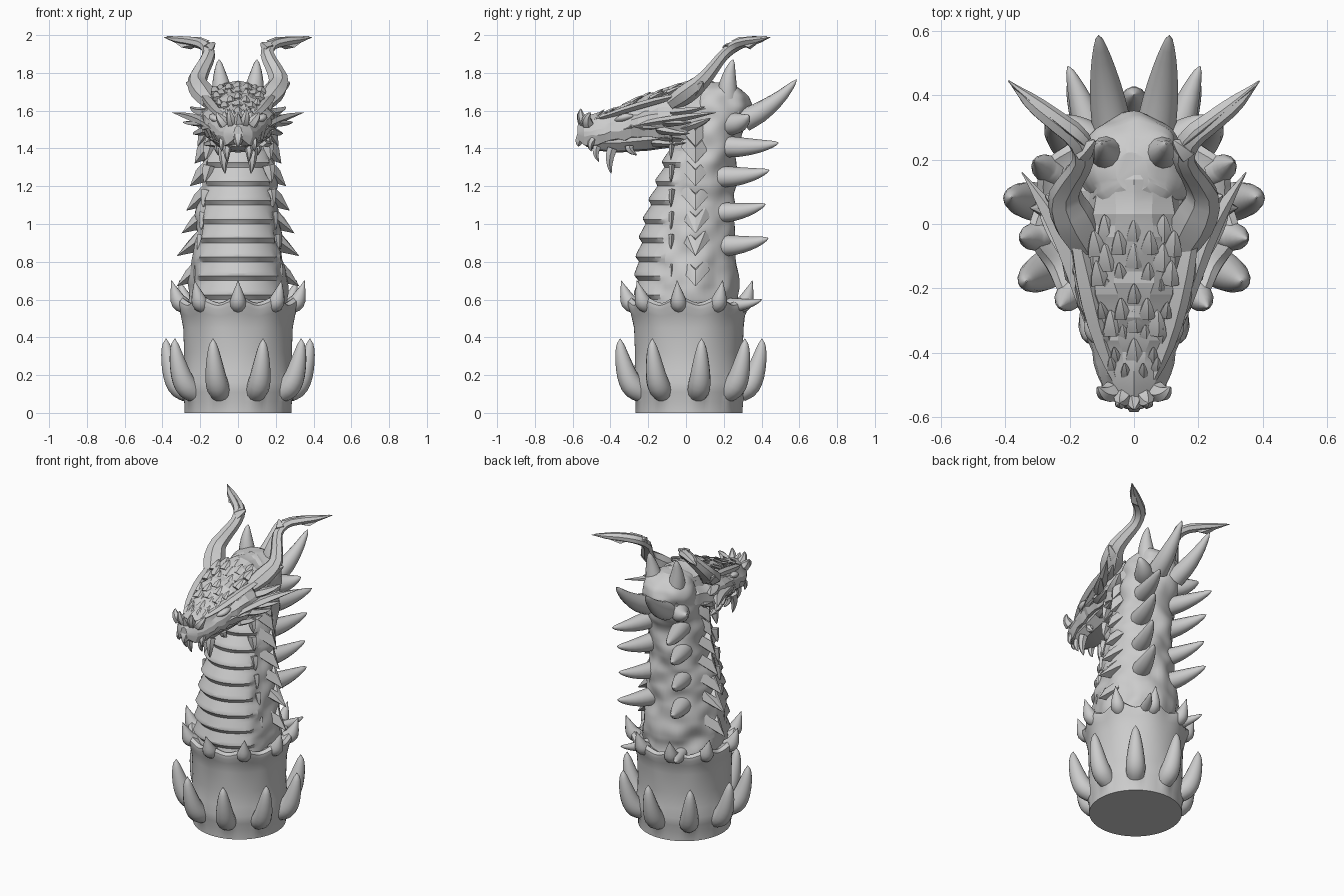
import bpy, bmesh, math, random
from mathutils import Vector, noise

if "Cube" in bpy.data.objects:
    bpy.data.objects.remove(bpy.data.objects["Cube"])

random.seed(4)


def finish(name, bm, angle):
    bmesh.ops.recalc_face_normals(bm, faces=bm.faces[:])
    me = bpy.data.meshes.new(name)
    bm.to_mesh(me)
    bm.free()
    ob = bpy.data.objects.new(name, me)
    bpy.context.collection.objects.link(ob)
    bpy.ops.object.select_all(action='DESELECT')
    ob.select_set(True)
    bpy.context.view_layer.objects.active = ob
    bpy.ops.object.shade_smooth_by_angle(angle=math.radians(angle))
    return ob


def loft(bm, rings):
    vs = [[bm.verts.new(p) for p in r] for r in rings]
    n = len(vs[0])
    for a, b in zip(vs, vs[1:]):
        for i in range(n):
            bm.faces.new((a[i], a[(i + 1) % n], b[(i + 1) % n], b[i]))
    bm.faces.new(vs[0])
    bm.faces.new(vs[-1])


def sample(keys, t):
    """Catmull-Rom through a list of tuples, t in 0..1"""
    f = min(max(t, 0), 1) * (len(keys) - 1)
    i = min(int(f), len(keys) - 2)
    u = f - i
    k = [keys[min(max(i + j, 0), len(keys) - 1)] for j in (-1, 0, 1, 2)]
    return [0.5 * (2 * b + (c - a) * u + (2 * a - 5 * b + 4 * c - d) * u * u
                   + (3 * b - a - 3 * c + d) * u ** 3) for a, b, c, d in zip(*k)]


def lookup(keys, v):
    """Linear interpolation of a table by its first column"""
    for a, b in zip(keys, keys[1:]):
        if v <= b[0]:
            u = max(0, (v - a[0]) / (b[0] - a[0]))
            return [p + (q - p) * u for p, q in zip(a, b)]
    return list(keys[-1])


def tube(bm, keys, sides=12, steps=9, flat=1.0, mirror=False):
    """Tapered sweep; keys are (x, y, z, radius)"""
    for s in ((1, -1) if mirror else (1,)):
        pts = [sample(keys, i / steps) for i in range(steps + 1)]
        P = [Vector((p[0] * s, p[1], p[2])) for p in pts]
        rings, side = [], None
        for i, c in enumerate(P):
            d = (P[min(i + 1, steps)] - P[max(i - 1, 0)]).normalized()
            if side is None:
                side = d.cross(Vector((0, 0, 1)) if abs(d.z) < 0.9 else Vector((0, 1, 0)))
            side = (side - d * side.dot(d)).normalized()
            up = side.cross(d)
            r = max(pts[i][3], 0.002)
            rings.append([c + side * r * math.cos(math.tau * k / sides)
                          + up * r * flat * math.sin(math.tau * k / sides) for k in range(sides)])
        loft(bm, rings)


def spike(bm, a, b, r, bend=(0, 0, 0), mirror=False, sides=12, flat=1.0):
    """Blunt cone from a to b with a curved middle"""
    a, b, m = Vector(a), Vector(b), Vector(bend)
    at = lambda t: tuple(a.lerp(b, t) + m * 4 * t * (1 - t))
    tube(bm, [at(0) + (r * 1.15,), at(.3) + (r,), at(.65) + (r * .66,), at(.92) + (r * .28,),
              at(1) + (0,)], sides, 9, flat, mirror)


def hull(bm, pts):
    for s in (1, -1):
        vs = [bm.verts.new((x * s, y, z)) for x, y, z in pts]
        bmesh.ops.convex_hull(bm, input=vs)


def around(deg, r, z):
    a = math.radians(deg)
    return (r * math.sin(a), 0.015 - r * math.cos(a), z)


# Base: turned drum with swellings under the claws and a scalloped rim
prof = [(0, .283), (.06, .283), (.11, .295), (.16, .3), (.22, .287), (.32, .285),
        (.45, .29), (.52, .302), (.56, .32), (.585, .32), (.6, .3), (.57, .25)]
bm = bmesh.new()
rings = []
for z, r in prof:
    ring = []
    for i in range(108):
        deg = i * 360 / 108
        c = math.cos(math.radians(9 * deg))
        k = math.exp(-((z - .11) / .04) ** 2) * max(0, -c) * .022
        top = max(0, (z - .45) / .15)
        ring.append(around(deg, r + k + top * .012 * c, z + top * .018 * c))
    rings.append(ring)
loft(bm, rings)
finish("base_drum", bm, 35)

# Nine large upright claws and nine collar thorns
bm = bmesh.new()
for i in range(9):
    tube(bm, [around(20 + 40 * i, r, z) + (w,) for r, z, w in
              ((.27, .11, .055), (.315, .14, .06), (.348, .2, .054), (.374, .29, .039),
               (.386, .36, .021), (.386, .393, 0))], 14, 12)
finish("base_claws", bm, 50)
bm = bmesh.new()
for i in range(9):
    tube(bm, [around(40 * i, r, z) + (w,) for r, z, w in
              ((.28, .565, .04), (.315, .585, .044), (.335, .63, .03), (.358, .7, 0))], 12, 8)
finish("collar_thorns", bm, 50)

# Neck: z, front y, back y, half width; belly plates stepped into the front
neck = [(.5, -.25, .27, .255), (.6, -.26, .275, .255), (.8, -.255, .265, .24), (1.0, -.22, .26, .215),
        (1.15, -.175, .255, .2), (1.3, -.12, .26, .19), (1.42, -.08, .28, .185), (1.52, -.04, .315, .175),
        (1.62, -.02, .345, .165), (1.68, .0, .335, .15), (1.72, .04, .3, .13), (1.75, .1, .23, .06)]
bm = bmesh.new()
rings = []
for j in range(101):
    z = .5 + j * .0125
    _, f, b, w = lookup(neck, z)
    ring = []
    for i in range(56):
        a = (i / 56 - .5) * math.tau
        m = min(1, max(0, (1.05 - abs(a)) / .12))
        t = ((z - .602 + .006 * a * a) / .1) % 1
        off = m * (.026 * min(1 - t, t * 2.6) / .72 - .006) if z < 1.4 else 0
        p = Vector((w * math.sin(a), (f + b) / 2 - (b - f) / 2 * math.cos(a), z))
        if m == 0:
            off = .03 * noise.noise(p * 9)
        ring.append(p + Vector((math.sin(a), -math.cos(a), 0)) * off)
    rings.append(ring)
loft(bm, rings)
finish("neck", bm, 25)

# Overlapping chevron scales down both sides of the neck
bm = bmesh.new()
for z, x in ((1.41, .215), (1.32, .23), (1.2, .255), (1.07, .275), (.95, .3), (.83, .325), (.67, .325)):
    w = lookup(neck, z + .06)[3]
    for sgn in (-1, 1):
        hull(bm, [(w - .03, .05, z + .1), (w - .03, .05 + sgn * .06, z + .15),
                  (w - .02, .05 + sgn * .075, z + .085), (w + .03, .05, z + .085),
                  (x, .05, z), (w - .05, .05, z + .03)])
    spike(bm, (w * .82, -.075, z + .11), (w * .92, -.08, z + .02), .03, mirror=True, sides=5, flat=.5)
finish("neck_side_scales", bm, 25)

# Paired spines down the back of the neck and skull
bm = bmesh.new()
for z0, z1, y, r in ((.57, .6, .4, .035), (.885, .925, .435, .05), (1.06, 1.105, .42, .047),
                     (1.25, 1.285, .44, .05), (1.41, 1.43, .49, .05)):
    b = lookup(neck, z0)[2]
    spike(bm, (.11, b - .075, z0), (.205, y, z1), r, (0, .01, -.01), True)
spike(bm, (.07, .31, 1.55), (.11, .585, 1.765), .053, (.003, .01, -.02), True)
spike(bm, (.078, .22, 1.66), (.1, .25, 1.87), .05, (.004, -.01, 0), True)
spike(bm, (.12, .24, 1.53), (.235, .33, 1.575), .053, (0, .01, -.01), True)
finish("back_spines", bm, 50)

# Skull: y, half width, top z, lip z, ending in a hooked beak
skull = [(-.575, .025, 1.52, 1.45), (-.55, .07, 1.56, 1.425), (-.48, .11, 1.58, 1.42),
         (-.38, .14, 1.61, 1.44), (-.28, .165, 1.655, 1.455), (-.18, .188, 1.695, 1.46),
         (-.06, .205, 1.735, 1.45), (.05, .19, 1.755, 1.44), (.16, .165, 1.75, 1.46), (.28, .13, 1.715, 1.52)]
sect = [(0, 1), (.3, .97), (.64, .84), (.76, .62), (.95, .5), (1, .3), (.84, 0), (0, -.06)]
bm = bmesh.new()
rings = []
for j in range(25):
    y, w, t, l = lookup(skull, -.575 + .855 * j / 24)
    half = [(w * u, y, l + (t - l) * v) for u, v in sect]
    if 0 < j < 22:
        n = [(random.uniform(-.006, .006), random.uniform(-.009, .009)) for _ in half]
        half = [(x + (a if x else 0), yy, z + b) for (x, yy, z), (a, b) in zip(half, n)]
    rings.append(half + [(-x, yy, z) for x, yy, z in half[-2:0:-1]])
loft(bm, rings)
finish("skull", bm, 15)

# Lower jaw, tucked up under the beak
jaw = [(-.53, .045, 1.45, 1.41), (-.47, .085, 1.46, 1.388), (-.36, .105, 1.47, 1.378),
       (-.2, .14, 1.49, 1.388), (-.08, .16, 1.5, 1.405), (.02, .15, 1.52, 1.42), (.12, .12, 1.5, 1.44)]
bm = bmesh.new()
rings = []
for y, w, t, b in jaw:
    half = [(w * u, y, b + (t - b) * v) for u, v in ((0, 1), (1, 1), (1, .55), (.65, .08), (0, 0))]
    rings.append(half + [(-x, yy, z) for x, yy, z in half[-2:0:-1]])
loft(bm, rings)
finish("lower_jaw", bm, 20)

# Brows, cheek ridges and swept cheek frills
bm = bmesh.new()
tube(bm, [(.06, -.48, 1.555, .012), (.09, -.4, 1.578, .026), (.122, -.3, 1.61, .032),
          (.15, -.18, 1.645, .034), (.18, -.04, 1.68, .02), (.2, .02, 1.70, 0)], 5, 8, .6, True)
tube(bm, [(.125, -.36, 1.49, .01), (.165, -.22, 1.53, .026),
          (.215, -.06, 1.555, .036), (.28, .06, 1.575, .024), (.348, .16, 1.59, 0)], 5, 8, .6, True)
for a, b, r in (((.17, -.12, 1.54), (.29, .03, 1.54), .036), ((.16, -.06, 1.59), (.25, .1, 1.62), .04),
                ((.16, -.14, 1.5), (.235, .02, 1.48), .036), ((.14, -.02, 1.5), (.22, .13, 1.56), .045),
                ((.13, -.28, 1.52), (.195, -.14, 1.51), .03), ((.12, -.17, 1.43), (.18, .0, 1.43), .032)):
    spike(bm, a, b, r, (.006, 0, -.006), True, 5, .55)
finish("brow_and_cheek_frills", bm, 25)

# Nose horns, fangs and chin barbs
bm = bmesh.new()
for a, b, r in (((.03, -.53, 1.53), (.045, -.555, 1.61), .026), ((.07, -.52, 1.53), (.112, -.505, 1.59), .028),
                ((.08, -.49, 1.45), (.085, -.5, 1.385), .018), ((.055, -.47, 1.41), (.055, -.46, 1.33), .02),
                ((.075, -.39, 1.4), (.068, -.395, 1.268), .026), ((.1, -.3, 1.41), (.1, -.26, 1.365), .022)):
    spike(bm, a, b, r, (.004, -.012, 0), True, 6)
spike(bm, (0, -.53, 1.51), (0, -.575, 1.585), .03, sides=5)
spike(bm, (0, -.53, 1.48), (0, -.568, 1.41), .035, (0, -.012, 0), sides=6)
finish("nose_horns_and_fangs", bm, 30)

# Low keeled scales scattered in rows on crown and snout
bm = bmesh.new()
for j in range(10):
    y = -.45 + j * .048
    _, w, t, l = lookup(skull, y)
    for u in ((.0, .42) if j % 2 else (.22, .56)):
        x = w * u
        z = t - (t - l) * (.03 if u < .4 else .09)
        r = (.014 + .012 * w / .2) * random.uniform(.7, 1.3)
        q = random.uniform(-.012, .012)
        spike(bm, (x, y - r + q, z - .016), (x * 1.1, y + r * 1.5 + q, z + .022), r, (0, 0, .002), u > 0, 5, .5)
finish("head_scales", bm, 20)

# Eyes
bm = bmesh.new()
tube(bm, [(.095, -.37, 1.548, .012), (.122, -.345, 1.558, .024), (.132, -.315, 1.567, .024),
          (.135, -.28, 1.572, .01)], 10, 8, .75, True)
finish("eyes", bm, 60)

# Twisting horns that sweep up, inward, then flare outward into a blade
bm = bmesh.new()
tube(bm, [(.14, -.07, 1.64, .055), (.185, .01, 1.695, .07), (.215, .085, 1.755, .055), (.19, .14, 1.82, .044),
          (.155, .2, 1.895, .037), (.175, .265, 1.945, .038), (.25, .325, 1.966, .034),
          (.32, .38, 1.975, .026), (.39, .445, 1.988, 0)], 7, 18, .75, True)
hull(bm, [(.15, .24, 1.97), (.25, .34, 1.925), (.3, .33, 1.935), (.38, .43, 1.995), (.2, .28, 1.99)])
spike(bm, (.165, .22, 1.92), (.122, .26, 1.96), .03, mirror=True, sides=5)
spike(bm, (.2, .05, 1.71), (.275, .09, 1.75), .036, mirror=True, sides=5)
finish("horns", bm, 25)
